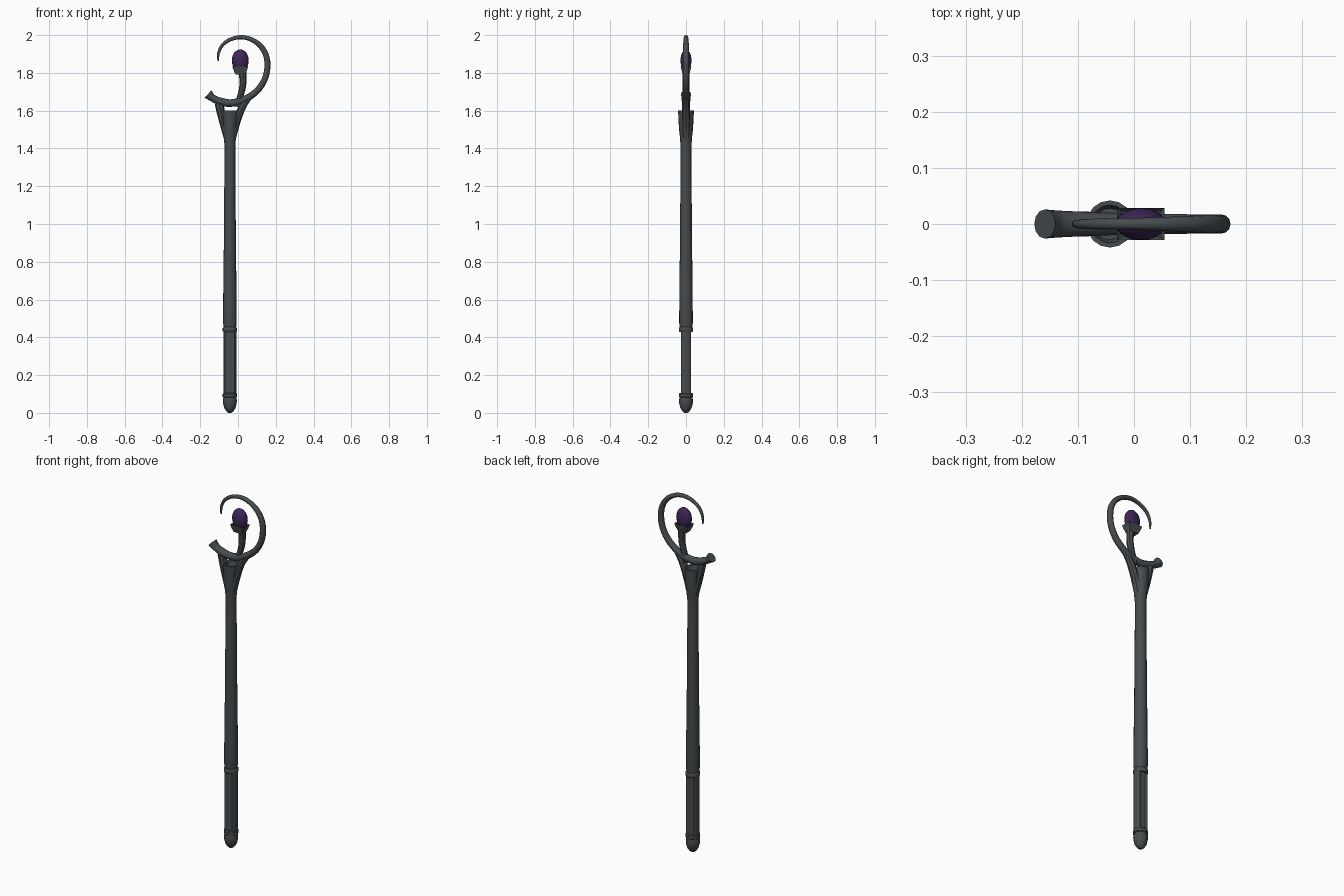
import bpy, bmesh, math
from mathutils import Vector

if "Cube" in bpy.data.objects:
    bpy.data.objects.remove(bpy.data.objects["Cube"])

CX = -0.043  # axis of the pole


def material(name, rgb):
    m = bpy.data.materials.new(name)
    m.diffuse_color = (*rgb, 1)
    m.use_nodes = True
    m.node_tree.nodes["Principled BSDF"].inputs["Base Color"].default_value = m.diffuse_color
    return m


IRON = material("dark iron", (0.062, 0.072, 0.078))
PURPLE = material("deep purple", (0.048, 0.018, 0.095))


def loft(name, rings, mat=IRON, smooth=40):
    """Skin a list of equal rings and close both ends."""
    bm = bmesh.new()
    loops = [[bm.verts.new(p) for p in r] for r in rings]
    n = len(loops[0])
    for a, b in zip(loops, loops[1:]):
        for i in range(n):
            j = (i + 1) % n
            bm.faces.new((a[i], a[j], b[j], b[i]))
    bm.faces.new(loops[0][::-1])
    bm.faces.new(loops[-1])
    bmesh.ops.recalc_face_normals(bm, faces=bm.faces[:])
    me = bpy.data.meshes.new(name)
    bm.to_mesh(me)
    bm.free()
    me.materials.append(mat)
    ob = bpy.data.objects.new(name, me)
    bpy.context.collection.objects.link(ob)
    bpy.ops.object.select_all(action='DESELECT')
    ob.select_set(True)
    bpy.context.view_layer.objects.active = ob
    if smooth:
        bpy.ops.object.shade_smooth_by_angle(angle=math.radians(smooth))
    return ob


def lathe(name, profile, x=CX, n=16, sy=1.0, turn=0.0, mat=IRON, smooth=40):
    rings = []
    for r, z in profile:
        angs = [turn + math.tau * i / n for i in range(n)]
        rings.append([(x + r * math.cos(a), sy * r * math.sin(a), z) for a in angs])
    return loft(name, rings, mat, smooth)


def sweep(name, pts, n=12, sub=3, smooth=40):
    """Tube in the XZ plane; points are (x, z, in-plane radius, y radius)."""
    P = [Vector(p) for p in pts]
    P = [2 * P[0] - P[1]] + P + [2 * P[-1] - P[-2]]
    path = []
    for i in range(1, len(P) - 2):
        a, b, c, d = P[i - 1:i + 3]
        for k in range(sub):
            t = k / sub
            path.append(0.5 * (2 * b + (c - a) * t + (2 * a - 5 * b + 4 * c - d) * t * t
                               + (3 * b - a - 3 * c + d) * t ** 3))
    path.append(P[-2])
    rings = []
    for i, p in enumerate(path):
        q, s = path[max(i - 1, 0)], path[min(i + 1, len(path) - 1)]
        t = Vector((s[0] - q[0], s[1] - q[1])).normalized()
        ring = []
        for k in range(n):
            a = math.tau * k / n
            u, v = p[2] * math.cos(a), p[3] * math.sin(a)
            ring.append((p[0] - t.y * u, v, p[1] + t.x * u))
        rings.append(ring)
    return loft(name, rings, IRON, smooth)


# pole with rounded foot and rings
lathe("foot_cap", [(0.008, 0.0), (0.02, 0.01), (0.03, 0.026), (0.036, 0.05),
                   (0.037, 0.068), (0.034, 0.082)])
lathe("lower_ring", [(0.032, 0.08), (0.038, 0.085), (0.038, 0.1), (0.033, 0.105)])
lathe("upper_ring", [(0.033, 0.428), (0.038, 0.434), (0.038, 0.448), (0.033, 0.455)])
lathe("shaft", [(0.032, 0.45), (0.036, 0.475), (0.0355, 0.6), (0.032, 0.9),
                (0.029, 1.3), (0.029, 1.42), (0.033, 1.46)])

# grip, cut back along front and rear
grip = []
for z in (0.1, 0.435):
    ring = []
    for i in range(16):
        a = math.tau * i / 16
        f = 0.7 if abs(math.sin(a)) > 0.8 else 1.0
        ring.append((CX + 0.035 * math.cos(a), 0.036 * f * math.sin(a), z))
    grip.append(ring)
loft("grip", grip, smooth=0)

# flared socket and the two prongs
lathe("socket", [(0.031, 1.45), (0.037, 1.5), (0.042, 1.6), (0.034, 1.6),
                 (0.028, 1.57), (0.004, 1.57)])
sweep("left_prong", [(-0.062, 1.45, .012, .02), (-0.083, 1.55, .019, .022),
                     (-0.1, 1.638, .024, .021)], n=8, smooth=30)
sweep("right_prong", [(-0.024, 1.45, .012, .02), (-0.003, 1.55, .019, .022),
                      (0.026, 1.625, .019, .02), (0.07, 1.68, .012, .015)], n=8, smooth=30)

# crescent that runs on into the tapering hook
sweep("hook", [(-0.159, 1.688, .027, .026), (-0.135, 1.667, .019, .024),
               (-0.093, 1.648, .021, .022), (-0.04, 1.640, .02, .02),
               (0.013, 1.651, .02, .019), (0.066, 1.677, .018, .018),
               (0.114, 1.72, .017, .017), (0.146, 1.778, .016, .017),
               (0.156, 1.842, .016, .017), (0.146, 1.90, .015, .016),
               (0.114, 1.948, .014, .015), (0.066, 1.979, .012, .013),
               (0.013, 1.989, .011, .011), (-0.04, 1.977, .01, .01),
               (-0.082, 1.948, .009, .009), (-0.103, 1.905, .007, .007),
               (-0.105, 1.863, .004, .004)], n=12)

# stem, square holder and gem
sweep("gem_stem", [(-0.005, 1.62, .018, .016), (0.01, 1.67, .016, .016),
                   (0.025, 1.73, .018, .018), (0.025, 1.81, .02, .019)], n=8, smooth=30)
q = math.sqrt(2)
lathe("gem_holder", [(0.026 * q, 1.792), (0.036 * q, 1.815), (0.042 * q, 1.834),
                     (0.034 * q, 1.826)], x=0.012, n=4, sy=0.67, turn=math.pi / 4, smooth=0)
egg = [(max(0.0005, 0.045 * math.sin(math.pi * i / 12)), 1.866 - 0.058 * math.cos(math.pi * i / 12))
       for i in range(13)]
lathe("gem", egg, x=0.012, n=20, sy=0.64, mat=PURPLE, smooth=60)
